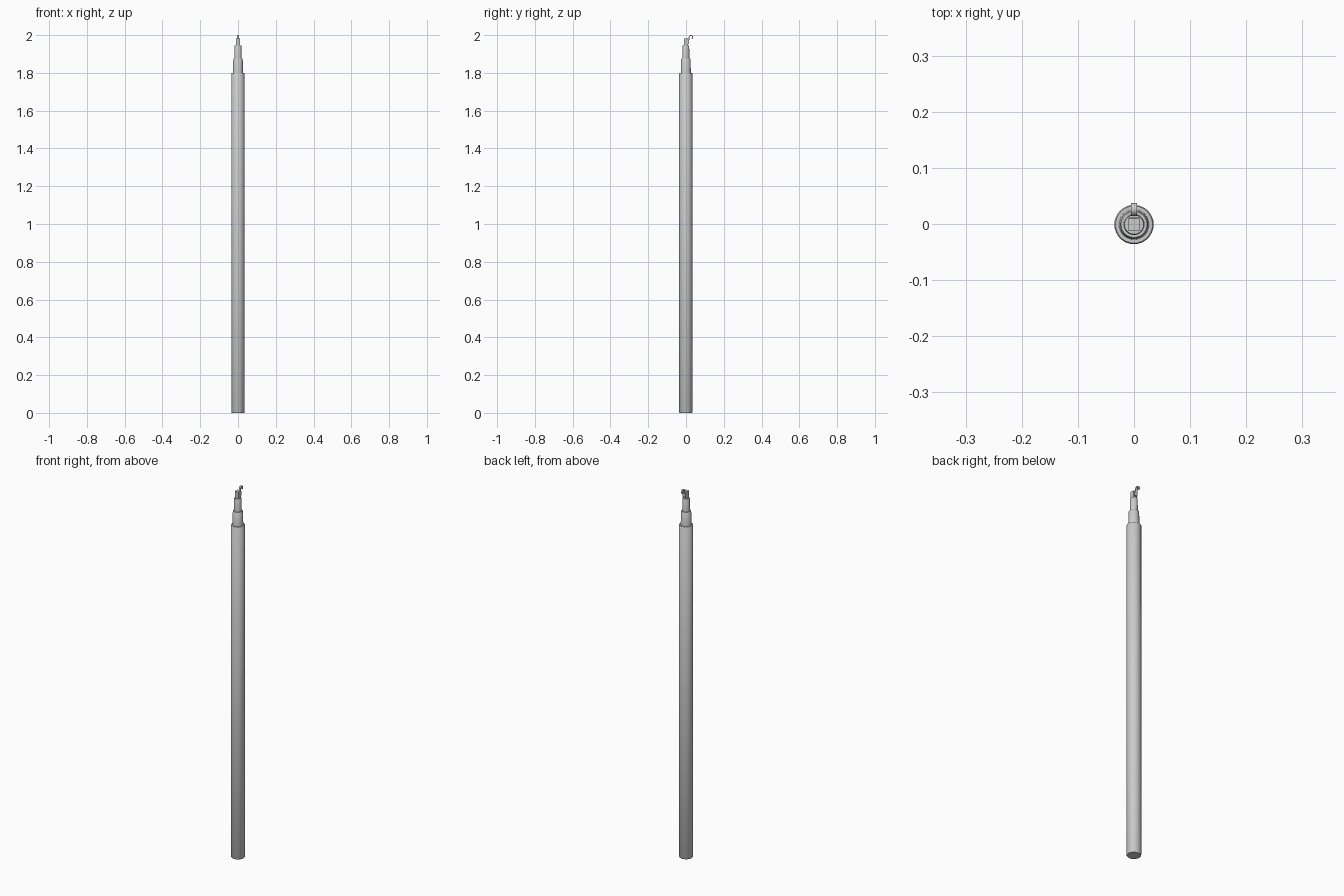
import bpy, math

if "Cube" in bpy.data.objects:
    bpy.data.objects.remove(bpy.data.objects["Cube"])

CY = -0.001  # pole axis


def lathe(name, profile, sides=32):
    """Revolve (radius, z) points into a closed solid."""
    verts, faces = [], []
    for r, z in profile:
        for i in range(sides):
            a = 2 * math.pi * i / sides
            verts.append((r * math.cos(a), CY + r * math.sin(a), z))
    for k in range(len(profile) - 1):
        for i in range(sides):
            j = (i + 1) % sides
            a, b = k * sides, (k + 1) * sides
            faces.append((a + i, a + j, b + j, b + i))
    top = (len(profile) - 1) * sides
    faces.append(tuple(reversed(range(sides))))
    faces.append(tuple(range(top, top + sides)))
    return finish(name, verts, faces)


def finish(name, verts, faces, smooth=True):
    me = bpy.data.meshes.new(name)
    me.from_pydata(verts, [], faces)
    ob = bpy.data.objects.new(name, me)
    bpy.context.collection.objects.link(ob)
    if smooth:
        bpy.context.view_layer.objects.active = ob
        ob.select_set(True)
        bpy.ops.object.shade_smooth_by_angle(angle=math.radians(35))
        ob.select_set(False)
    return ob


def strip(name, path, width, thick):
    """Sweep a flat rectangular bar along (y, z) points."""
    verts, faces = [], []
    n = len(path)
    for i, (y, z) in enumerate(path):
        p, q = path[max(i - 1, 0)], path[min(i + 1, n - 1)]
        ty, tz = q[0] - p[0], q[1] - p[1]
        l = math.hypot(ty, tz)
        ny, nz = -tz / l * thick / 2, ty / l * thick / 2
        for sx, s in ((-1, -1), (1, -1), (1, 1), (-1, 1)):
            verts.append((sx * width / 2, y + s * ny, z + s * nz))
    for i in range(n - 1):
        for k in range(4):
            m = (k + 1) % 4
            faces.append((i * 4 + k, i * 4 + 4 + k, i * 4 + 4 + m, i * 4 + m))
    faces += [(0, 1, 2, 3), tuple(range(n * 4 - 1, n * 4 - 5, -1))]
    return finish(name, verts, faces)


# Telescoping pole sections
lathe("main_pole", [(0.033, 0), (0.035, 0.003), (0.035, 1.797), (0.033, 1.80)])
lathe("middle_section", [(0.027, 1.79), (0.025, 1.872), (0.023, 1.875)])
lathe("upper_section", [(0.019, 1.865), (0.018, 1.943), (0.017, 1.945)])

# Square tip block
bpy.ops.mesh.primitive_cube_add(size=1, location=(0, CY, 1.96))
block = bpy.context.object
block.name = "tip_block"
block.scale = (0.021, 0.021, 0.044)

# Bracket and hook curling over at the back
strip("hook_bracket", [(0.008, 1.955), (0.013, 1.955), (0.013, 1.976)], 0.018, 0.005)
arc = [(0.026 + 0.0095 * math.cos(math.radians(a)), 1.9885 + 0.0095 * math.sin(math.radians(a)))
       for a in range(180, -61, -20)]
strip("hook", [(0.008, 1.968), (0.0145, 1.971), (0.0165, 1.978)] + arc, 0.010, 0.004)
